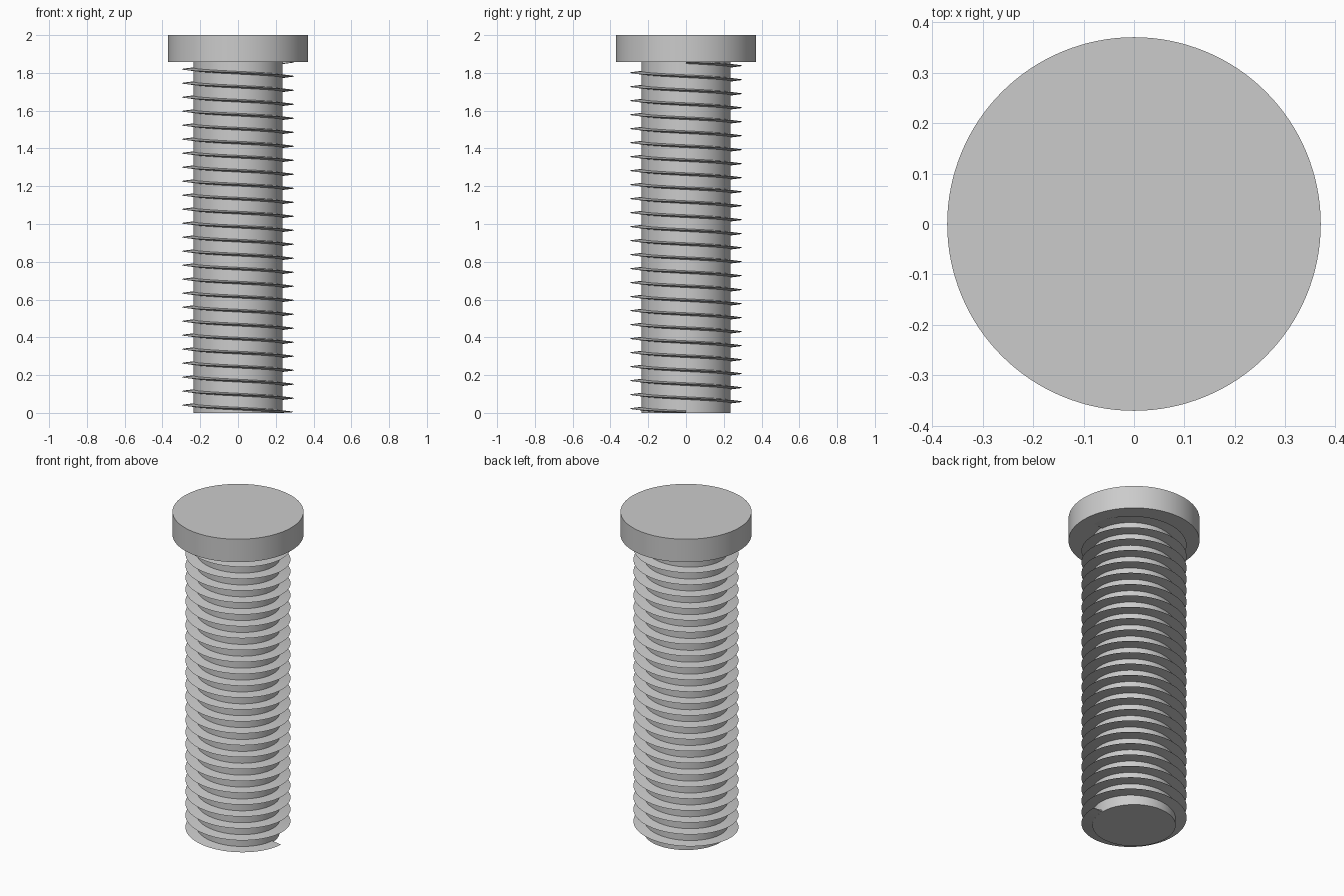
import bpy, bmesh, math

if "Cube" in bpy.data.objects:
    bpy.data.objects.remove(bpy.data.objects["Cube"])

STEEL = bpy.data.materials.new("steel_grey")
STEEL.diffuse_color = (0.6, 0.6, 0.6, 1)
STEEL.use_nodes = True
STEEL.node_tree.nodes["Principled BSDF"].inputs["Base Color"].default_value = STEEL.diffuse_color

SHAFT_R, HEAD_R, CREST_R = 0.235, 0.37, 0.297
HEAD_Z, TOP_Z = 1.857, 2.0
TURNS, PITCH, STEPS = 25, 0.0741, 96


def finish(obj):
    obj.data.materials.append(STEEL)
    bpy.ops.object.select_all(action='DESELECT')
    obj.select_set(True)
    bpy.context.view_layer.objects.active = obj
    bpy.ops.object.shade_smooth_by_angle(angle=math.radians(30))


def cylinder(name, radius, z0, z1):
    bpy.ops.mesh.primitive_cylinder_add(vertices=128, radius=radius, depth=z1 - z0,
                                        location=(0, 0, (z0 + z1) / 2))
    obj = bpy.context.object
    obj.name = name
    finish(obj)


# Shaft and flat round head
cylinder("shaft", SHAFT_R, 0.0, HEAD_Z)
cylinder("head", HEAD_R, HEAD_Z, TOP_Z)

# Thread: a thin triangular section swept along a left-handed helix
section = [(SHAFT_R - 0.005, -0.008), (CREST_R, 0.0), (SHAFT_R - 0.005, 0.008)]
bm = bmesh.new()
rings = []
for i in range(TURNS * STEPS + 1):
    a = -2 * math.pi * i / STEPS
    zc = 0.004 + PITCH * i / STEPS
    rings.append([bm.verts.new((r * math.cos(a), r * math.sin(a), max(0.0, zc + dz)))
                  for r, dz in section])
for lower, upper in zip(rings, rings[1:]):
    for k in range(3):
        n = (k + 1) % 3
        bm.faces.new((lower[k], lower[n], upper[n], upper[k]))
bm.faces.new(rings[0])
bm.faces.new(rings[-1])
bmesh.ops.recalc_face_normals(bm, faces=bm.faces)
for edge in bm.edges:
    # Keep the crest crisp
    if all(v.co.xy.length > CREST_R - 0.001 for v in edge.verts):
        edge.smooth = False
mesh = bpy.data.meshes.new("thread")
bm.to_mesh(mesh)
bm.free()
thread = bpy.data.objects.new("thread", mesh)
bpy.context.collection.objects.link(thread)
finish(thread)
